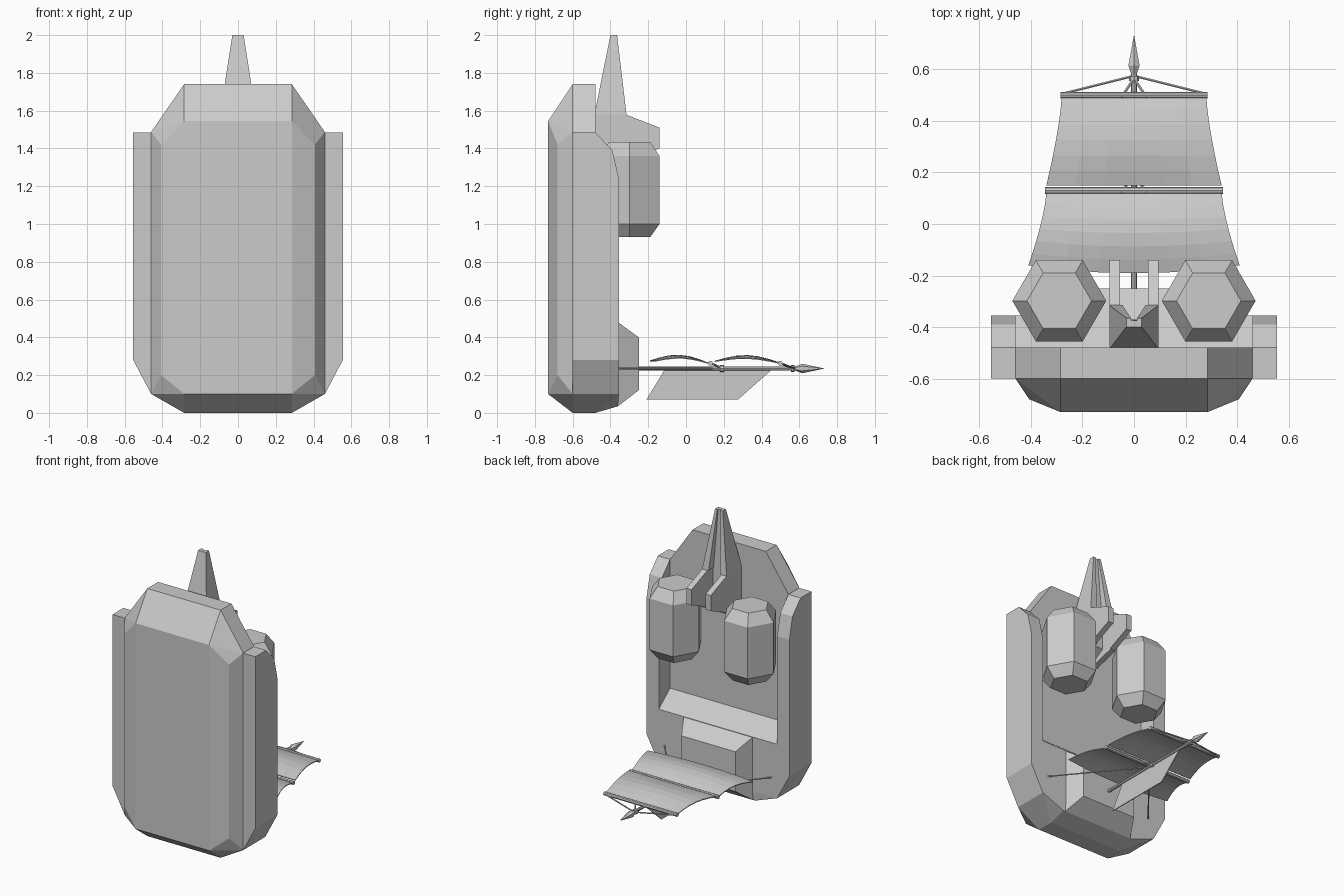
import bpy, bmesh, math
from mathutils import Vector

cube = bpy.data.objects.get("Cube")
if cube:
    bpy.data.objects.remove(cube, do_unlink=True)

GREY = (0.6, 0.6, 0.6, 1)
mat = bpy.data.materials.new("plain_grey")
mat.use_nodes = True
mat.diffuse_color = GREY
mat.node_tree.nodes["Principled BSDF"].inputs["Base Color"].default_value = GREY


def finish(name, bm):
    bmesh.ops.recalc_face_normals(bm, faces=bm.faces)
    mesh = bpy.data.meshes.new(name)
    bm.to_mesh(mesh)
    bm.free()
    mesh.materials.append(mat)
    obj = bpy.data.objects.new(name, mesh)
    bpy.context.collection.objects.link(obj)
    return obj


def flip(points):
    return [(-x, y, z) for x, y, z in points]


def solid(name, points):
    """Convex faceted block around the given corners."""
    bm = bmesh.new()
    for p in points:
        bm.verts.new(p)
    bmesh.ops.convex_hull(bm, input=bm.verts)
    bmesh.ops.delete(bm, geom=[v for v in bm.verts if not v.link_faces], context='VERTS')
    bmesh.ops.dissolve_limit(bm, angle_limit=0.02, verts=bm.verts, edges=bm.edges)
    return finish(name, bm)


def symmetric(name, points):
    return solid(name, points + flip(points))


def pair(name, points):
    solid("left_" + name, points)
    solid("right_" + name, flip(points))


def slab(x0, x1, profile):
    return [(x, y, z) for x in (x0, x1) for y, z in profile]


def rod(name, a, b, r1, r2=None, sides=8):
    a, b = Vector(a), Vector(b)
    bm = bmesh.new()
    bmesh.ops.create_cone(bm, cap_ends=True, segments=sides, radius1=r1,
                          radius2=r1 if r2 is None else r2, depth=(b - a).length)
    bm.transform((b - a).to_track_quat('Z', 'Y').to_matrix().to_4x4())
    bmesh.ops.translate(bm, verts=bm.verts, vec=(a + b) / 2)
    return finish(name, bm)


# Faceted main body
symmetric("main_body", [
    (.285, -.73, .10), (.285, -.73, 1.545), (.407, -.68, .20), (.407, -.68, 1.42),
    (.46, -.60, .10), (.46, -.60, 1.487), (.285, -.60, 0), (.285, -.60, 1.74),
    (.46, -.48, .10), (.46, -.48, 1.487), (.285, -.48, 0), (.285, -.48, 1.74)])

# Side panels with rounded rear shoulders and chamfered feet
shoulder = [(-.60, 1.485), (-.48, 1.485), (-.39, 1.39), (-.355, 1.24)]
pair("side_panel", slab(.46, .555, shoulder)
     + slab(.46, .46, [(-.60, .10), (-.355, .10)])
     + slab(.555, .555, [(-.60, .28), (-.355, .28)]))

# Lower rear shelf and its central bulge
symmetric("rear_shelf", slab(.46, .46, [(-.48, .58), (-.355, .48), (-.355, .10), (-.48, .10)])
          + [(.285, -.48, 0), (.285, -.36, .035)])
symmetric("rear_bulge", [(.27, -.36, .48), (.21, -.25, .40), (.21, -.25, .12), (.27, -.36, .035)])


# Hexagonal pods
def hexagon(radius, z):
    return [(.29 + radius * math.cos(i * math.pi / 3),
             -.298 + radius * math.sin(i * math.pi / 3), z) for i in range(6)]


pair("hex_pod", hexagon(.125, .93) + hexagon(.182, 1.0)
     + hexagon(.182, 1.36) + hexagon(.125, 1.435))

# Spire: two tapering fins, a recessed web and two rear prongs
pair("spire_fin", slab(.045, .095, [(-.485, 1.58), (-.315, 1.58)])
     + slab(.012, .03, [(-.40, 2.0), (-.365, 2.0)]))
symmetric("spire_web", slab(.05, .05, [(-.485, 1.28), (-.37, 1.35), (-.37, 1.58), (-.485, 1.58)])
          + slab(.02, .02, [(-.40, 2.0), (-.375, 2.0)]))
pair("spire_prong", slab(.055, .095, [(-.485, 1.58), (-.315, 1.58), (-.30, 1.32), (-.485, 1.27)]))
pair("prong_tip", slab(.055, .095, [(-.32, 1.58), (-.14, 1.51), (-.14, 1.40), (-.32, 1.32)]))

# Mast with spear tip and collars
MAST_Z = .235
rod("mast", (0, -.36, MAST_Z), (0, .60, MAST_Z), .011)
rod("spear_base", (0, .57, MAST_Z), (0, .615, MAST_Z), .008, .025, 6)
rod("spear_point", (0, .615, MAST_Z), (0, .73, MAST_Z), .025, .001, 6)
for i, y in enumerate((.19, .565)):
    rod("mast_collar_%d" % i, (0, y - .01, MAST_Z), (0, y + .01, MAST_Z), .019)

# Yards with braces, and stays
for name, y, half in (("lower", .13, .345), ("upper", .50, .285)):
    rod(name + "_yard", (-half, y, .262), (half, y, .262), .013)
    for side in (-1, 1):
        rod(name + "_brace", (side * .05, y - .01, .268), (0, y + .065, MAST_Z), .006, sides=6)
for side in (-1, 1):
    rod("side_stay", (side * .42, -.36, MAST_Z), (0, .15, MAST_Z), .005, sides=6)
    rod("tip_stay", (side * .28, .505, .262), (0, .575, MAST_Z), .005, sides=6)


# Billowing sails
def sail(name, y0, y1, z0, z1, w0, w1, rise, steps=6):
    bm = bmesh.new()
    rows = []
    for j in range(steps + 1):
        t = j / steps
        width = w1 + (w0 - w1) * (1 - t) ** 1.4
        row = []
        for i in range(steps + 1):
            u = 2 * i / steps - 1
            y = y0 + (y1 - y0) * t + .03 * u * u * (1 - t) * (y0 < 0)
            z = z0 + (z1 - z0) * t + rise * math.sin(math.pi * t) * (1 - .4 * u * u)
            row.append(bm.verts.new((u * width, y, z)))
        rows.append(row)
    for low, high in zip(rows, rows[1:]):
        for i in range(steps):
            bm.faces.new((low[i], low[i + 1], high[i + 1], high[i]))
    obj = finish(name, bm)
    thick = obj.modifiers.new("cloth", 'SOLIDIFY')
    thick.thickness = .006
    thick.offset = 0


sail("lower_sail", -.19, .12, .275, .262, .41, .34, .036)
sail("upper_sail", .15, .50, .272, .262, .34, .28, .036)

# Flat hanging sail beneath the mast
symmetric("hanging_sail", slab(.003, .003, [(-.21, .07), (.275, .07), (.45, .225), (-.115, .225)]))
